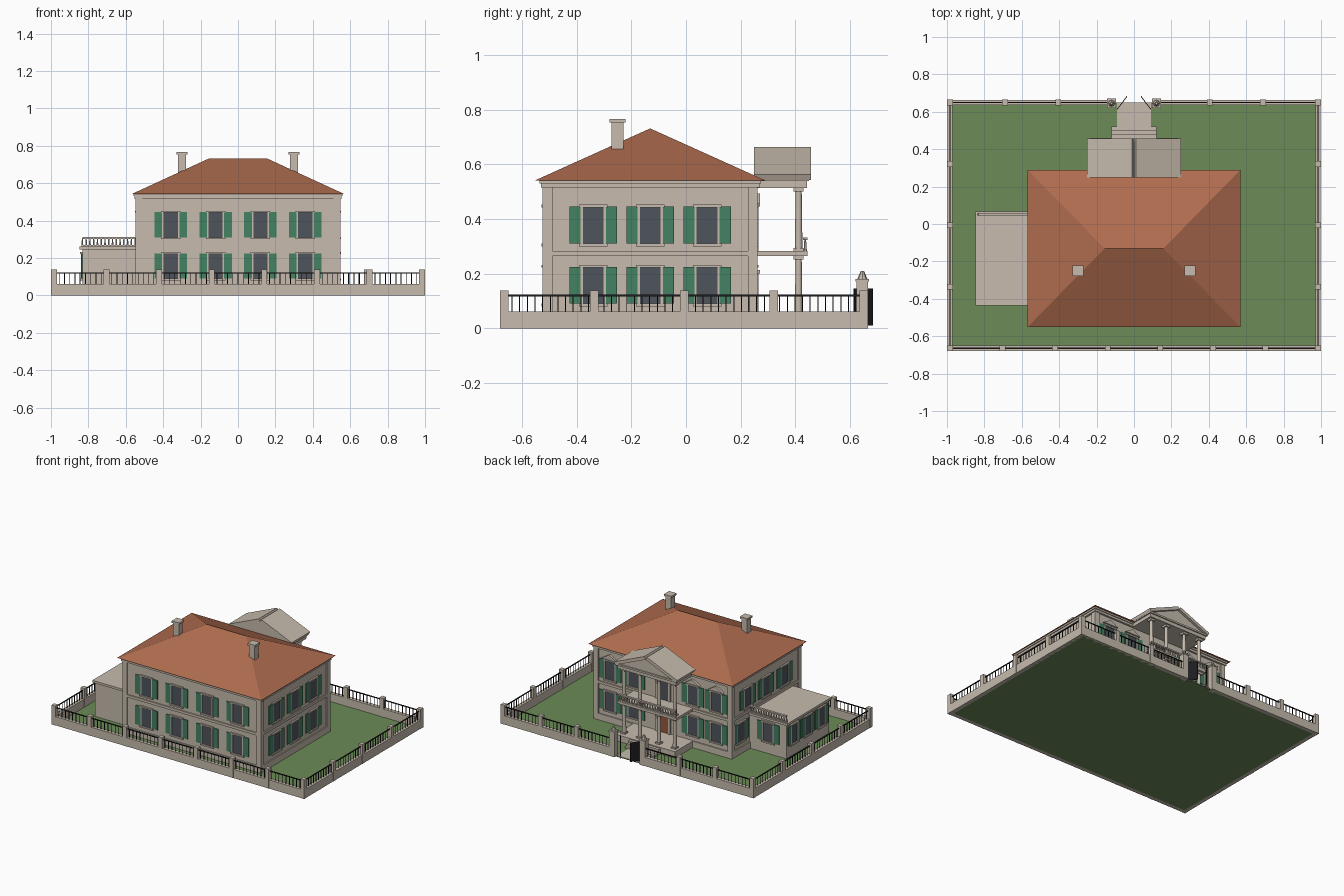
import bpy, bmesh, math
from mathutils import Matrix, Vector

if "Cube" in bpy.data.objects:
    bpy.data.objects.remove(bpy.data.objects["Cube"], do_unlink=True)

COLOURS = {
    "stone": (0.57, 0.50, 0.42),
    "roof_tile": (0.43, 0.15, 0.078),
    "lawn_green": (0.15, 0.26, 0.095),
    "shutter_green": (0.06, 0.22, 0.125),
    "window_glass": (0.076, 0.09, 0.107),
    "black_iron": (0.012, 0.012, 0.014),
    "door_wood": (0.30, 0.095, 0.04),
}
MATS = {}
for key, rgb in COLOURS.items():
    m = bpy.data.materials.new(key)
    m.use_nodes = True
    m.diffuse_color = (*rgb, 1)
    bsdf = m.node_tree.nodes["Principled BSDF"]
    bsdf.inputs["Base Color"].default_value = (*rgb, 1)
    bsdf.inputs["Roughness"].default_value = 0.9
    MATS[key] = m

PARTS = {}
WORLD = Matrix.Identity(4)


def mesh_of(part, mat):
    return PARTS.setdefault(part, (bmesh.new(), mat))[0]


def box(part, mat, x, y, z, M=WORLD):
    """Box from (min, max) pairs."""
    lo, hi = Vector((x[0], y[0], z[0])), Vector((x[1], y[1], z[1]))
    T = Matrix.Translation((lo + hi) / 2) @ Matrix.Diagonal((*(hi - lo), 1))
    bmesh.ops.create_cube(mesh_of(part, mat), size=1, matrix=M @ T)


def block(part, mat, cx, cy, half, z, M=WORLD):
    """Square upright block."""
    box(part, mat, (cx - half, cx + half), (cy - half, cy + half), z, M)


def cone(part, mat, cx, cy, z, r1, r2, sides=12):
    T = Matrix.Translation((cx, cy, (z[0] + z[1]) / 2))
    bmesh.ops.create_cone(mesh_of(part, mat), cap_ends=True, segments=sides,
                          radius1=r1, radius2=r2, depth=z[1] - z[0], matrix=T)


def prism(part, mat, profile, y0, y1, M=WORLD):
    """Extrude an (x, z) profile along y."""
    bm = mesh_of(part, mat)
    a = [bm.verts.new(M @ Vector((px, y0, pz))) for px, pz in profile]
    b = [bm.verts.new(M @ Vector((px, y1, pz))) for px, pz in profile]
    bm.faces.new(a)
    bm.faces.new(b[::-1])
    for i in range(len(a)):
        j = (i + 1) % len(a)
        bm.faces.new((a[i], b[i], b[j], a[j]))


def window(M, u, z0, z1, half=0.038, shutter=0.043, pediment=False):
    """Shuttered window on a wall: local x along, y outward."""
    box("window_panes", "window_glass", (u - half, u + half), (-0.01, 0.003), (z0, z1), M)
    for s in (-1, 1):
        e = u + s * half
        box("window_frames", "stone", sorted((e, e + s * 0.008)), (-0.01, 0.007), (z0, z1), M)
        f = e + s * 0.006
        box("shutters", "shutter_green", sorted((f, f + s * shutter)), (-0.01, 0.006),
            (z0, z1), M)
    w = half + 0.014
    box("window_frames", "stone", (u - w, u + w), (-0.01, 0.012), (z1 - 0.003, z1 + 0.007), M)
    box("window_frames", "stone", (u - w, u + w), (-0.01, 0.012), (z0 - 0.01, z0), M)
    if pediment:
        prism("window_pediments", "stone",
              [(u - 0.06, z1 + 0.012), (u + 0.06, z1 + 0.012), (u, z1 + 0.048)],
              -0.01, 0.016, M)


def balustrade(part, x0, x1, y, z0, z1):
    """Stone balustrade running along x."""
    box(part, "stone", (x0, x1), (y - 0.008, y + 0.008), (z1 - 0.009, z1))
    box(part, "stone", (x0, x1), (y - 0.007, y + 0.007), (z0, z0 + 0.006))
    n = round((x1 - x0) / 0.02)
    for i in range(n + 1):
        cone(part, "stone", x0 + (x1 - x0) * i / n, y, (z0, z1 - 0.005), 0.006, 0.003, 6)


# Garden ground and path
box("lawn", "lawn_green", (-0.985, 0.985), (-0.665, 0.65), (0, 0.004))
box("garden_path", "stone", (-0.09, 0.09), (0.5, 0.65), (0.002, 0.008))

# Perimeter wall, posts and iron fence
XE, YF, YB, GATE = 0.984, -0.664, 0.65, 0.12


def fence(a, b):
    lo = [min(p, q) for p, q in zip(a, b)]
    hi = [max(p, q) for p, q in zip(a, b)]

    def run(part, mat, t, z):
        box(part, mat, (lo[0] - t, hi[0] + t), (lo[1] - t, hi[1] + t), z)
    run("garden_wall", "stone", 0.014, (0, 0.062))
    run("fence_rails", "black_iron", 0.003, (0.117, 0.123))
    length = hi[0] - lo[0] + hi[1] - lo[1]
    n = round(length / 0.028)
    for i in range(1, n):
        p = Vector(lo).lerp(Vector(hi), i / n)
        block("fence_bars", "black_iron", p.x, p.y, 0.0018, (0.06, 0.118))


fence((-XE, YF), (XE, YF))
fence((-XE, YF), (-XE, YB))
fence((XE, YF), (XE, YB))
fence((-XE, YB), (-GATE, YB))
fence((GATE, YB), (XE, YB))
posts = [(-XE + 2 * XE * i / 7, YF) for i in range(8)]
for s in (-1, 1):
    posts += [(s * XE, YF + (YB - YF) * i / 4) for i in range(1, 5)]
    posts += [(s * 0.69, YB), (s * 0.405, YB)]
for px, py in posts:
    block("wall_posts", "stone", px, py, 0.0155, (0, 0.138))

# Entrance gate
for s in (-1, 1):
    gx = s * GATE
    block("gate_pillars", "stone", gx, 0.645, 0.021, (0, 0.172))
    block("gate_pillars", "stone", gx, 0.645, 0.025, (0.172, 0.181))
    cone("gate_finials", "stone", gx, 0.645, (0.181, 0.21), 0.018, 0.006, 8)
    leaf = Vector((-s * 0.053, 0.07))
    M = Matrix.Translation((s * 0.09, 0.613, 0)) @ Matrix.Rotation(
        math.atan2(leaf.y, leaf.x), 4, "Z")
    box("gate_leaves", "black_iron", (0, leaf.length), (-0.002, 0.002), (0.01, 0.146), M)

# Main house body, cornice and hipped roof
CY, HX, HY = -0.131, 0.539, 0.385
box("house_walls", "stone", (-HX, HX), (CY - HY, CY + HY), (0.002, 0.53))
for grow, z in ((0.014, (0.515, 0.53)), (0.02, (0.53, 0.541))):
    box("cornice", "stone", (-HX - grow, HX + grow), (CY - HY - grow, CY + HY + grow), z)
bm = mesh_of("main_roof", "roof_tile")
eave = [bm.verts.new((sx * 0.57, CY + sy * 0.421, 0.541))
        for sx, sy in ((-1, -1), (1, -1), (1, 1), (-1, 1))]
ridge = [bm.verts.new((sx * 0.157, CY, 0.731)) for sx in (-1, 1)]
for f in ((0, 1, 5, 4), (1, 2, 5), (2, 3, 4, 5), (3, 0, 4), (3, 2, 1, 0)):
    bm.faces.new([(eave + ridge)[i] for i in f])
for s in (-1, 1):
    block("chimneys", "stone", s * 0.3, -0.25, 0.022, (0.62, 0.752))
    block("chimney_caps", "stone", s * 0.3, -0.25, 0.029, (0.752, 0.766))

# Facades: corner pilasters, floor bands and windows
LOW, HIGH = (0.09, 0.225), (0.31, 0.445)


def facade(angle, depth, half):
    M = (Matrix.Translation((0, CY, 0)) @ Matrix.Rotation(math.radians(angle), 4, "Z")
         @ Matrix.Translation((0, depth, 0)))
    for s in (-1, 1):
        e = s * (half + 0.008)
        box("corner_pilasters", "stone", sorted((e, e - s * 0.036)), (-0.01, 0.008),
            (0.004, 0.515), M)
    for z in ((0.004, 0.05), (0.265, 0.283)):
        box("floor_bands", "stone", (-half, half), (-0.01, 0.008), z, M)
    return M


front, right = facade(180, HY, HX), facade(-90, HX, HY)
left, back = facade(90, HX, HY), facade(0, HY, HX)
for u in (-0.36, -0.12, 0.12, 0.36):
    window(front, u, *LOW)
    window(front, u, *HIGH)
for u in (-0.208, 0, 0.208):
    window(right, u, *LOW)
    window(right, u, *HIGH)
    window(left, u, *HIGH)
window(left, 0.283, *LOW)
for u in (-0.42, -0.235, 0.235, 0.42):
    window(back, u, *LOW)
    window(back, u, *HIGH, pediment=True)

# Front door and balcony door
box("entrance_door", "door_wood", (-0.045, 0.045), (-0.01, 0.006), (0.05, 0.2), back)
box("balcony_door", "window_glass", (-0.04, 0.04), (-0.01, 0.006), (0.283, 0.445), back)
for z0, z1 in ((0.05, 0.2), (0.283, 0.445)):
    for s in (-1, 1):
        box("door_frames", "stone", sorted((s * 0.045, s * 0.06)), (-0.01, 0.012), (z0, z1), back)
    box("door_frames", "stone", (-0.07, 0.07), (-0.01, 0.016), (z1, z1 + 0.014), back)

# Portico: floor, steps, columns, balcony
box("portico_floor", "stone", (-0.235, 0.235), (0.25, 0.46), (0.002, 0.05))
for i in range(3):
    box("entrance_steps", "stone", (-0.12, 0.12), (0.45, 0.48 + 0.02 * i),
        (0.002, 0.0425 - 0.0135 * i))
box("balcony_floor", "stone", (-0.235, 0.235), (0.25, 0.445), (0.265, 0.283))
for cx in (-0.2, -0.075, 0.075, 0.2):
    for z0, z1 in ((0.05, 0.265), (0.283, 0.515)):
        cone("columns", "stone", cx, 0.412, (z0, z1), 0.014, 0.011, 16)
        block("column_bases", "stone", cx, 0.412, 0.018, (z0, z0 + 0.01))
        block("column_capitals", "stone", cx, 0.412, 0.018, (z1 - 0.014, z1))
balustrade("balcony_balustrade", -0.225, 0.225, 0.436, 0.283, 0.332)

# Portico entablature, pediment and gable roof
box("entablature", "stone", (-0.232, 0.232), (0.25, 0.442), (0.514, 0.54))
box("entablature", "stone", (-0.24, 0.24), (0.25, 0.45), (0.538, 0.55))
prism("pediment", "stone", [(-0.235, 0.546), (0.235, 0.546), (0, 0.648)], 0.252, 0.44)
for s in (-1, 1):
    prism("portico_roof", "stone",
          [(0, 0.644), (s * 0.01, 0.664), (s * 0.25, 0.562), (s * 0.241, 0.542)],
          0.249, 0.457)

# Side wing with flat roof and balustrade
box("wing_walls", "stone", (-0.832, -0.53), (-0.425, 0.055), (0.002, 0.25))
box("wing_roof", "stone", (-0.847, -0.53), (-0.435, 0.066), (0.246, 0.262))
balustrade("wing_balustrade", -0.832, -0.55, 0.052, 0.262, 0.311)
wing_side = Matrix.Translation((-0.832, -0.185, 0)) @ Matrix.Rotation(math.pi / 2, 4, "Z")
for u in (-0.155, 0, 0.155):
    window(wing_side, u, *LOW, half=0.032, shutter=0.034)
window(Matrix.Translation((-0.69, 0.055, 0)), 0, *LOW)

# Turn every collected part into an object
for part, (bm, mat) in PARTS.items():
    bmesh.ops.recalc_face_normals(bm, faces=bm.faces)
    me = bpy.data.meshes.new(part)
    bm.to_mesh(me)
    bm.free()
    me.materials.append(MATS[mat])
    ob = bpy.data.objects.new(part, me)
    bpy.context.collection.objects.link(ob)
    if part == "columns":
        bpy.context.view_layer.objects.active = ob
        ob.select_set(True)
        bpy.ops.object.shade_smooth_by_angle(angle=math.radians(40))
        ob.select_set(False)
